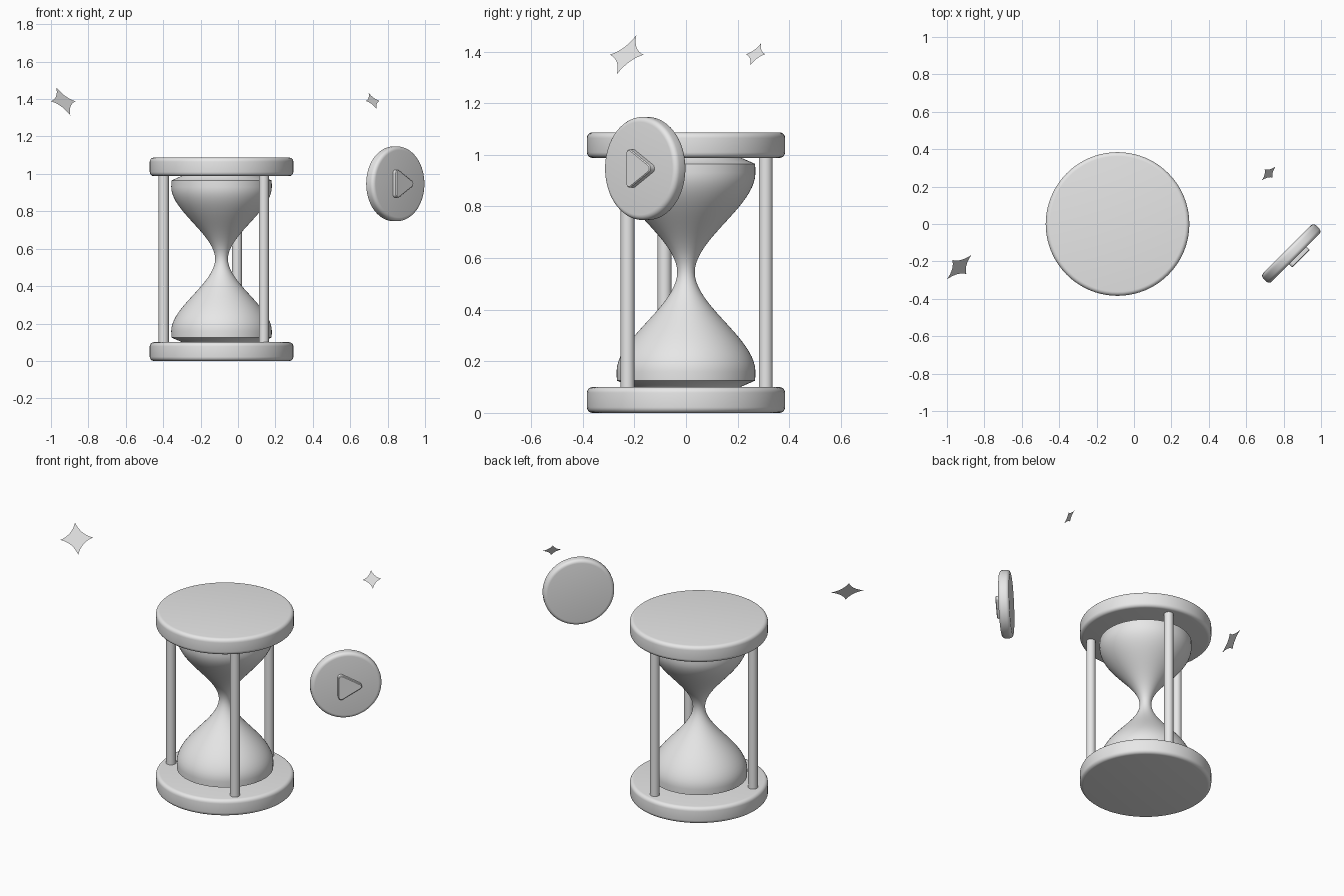
import bpy
import math
from mathutils import Vector, Matrix

if "Cube" in bpy.data.objects:
    bpy.data.objects.remove(bpy.data.objects["Cube"])

grey = bpy.data.materials.new("light_grey")
grey.diffuse_color = (0.8, 0.8, 0.8, 1)
grey.use_nodes = True
grey.node_tree.nodes["Principled BSDF"].inputs["Base Color"].default_value = grey.diffuse_color
CX = -0.088                      # hourglass axis
FACING = Vector((1, -1, 0)).normalized()


def make(name, verts, faces, smooth=None):
    me = bpy.data.meshes.new(name)
    me.from_pydata(verts, [], faces)
    me.materials.append(grey)
    ob = bpy.data.objects.new(name, me)
    bpy.context.collection.objects.link(ob)
    if smooth:
        bpy.ops.object.select_all(action='DESELECT')
        ob.select_set(True)
        bpy.context.view_layer.objects.active = ob
        bpy.ops.object.shade_smooth_by_angle(angle=math.radians(smooth))
    return ob


def lathe(name, profile, n=64, smooth=40):
    """Closed solid of revolution about z from (radius, z) points, bottom to top."""
    verts = [(r * math.cos(2 * math.pi * i / n), r * math.sin(2 * math.pi * i / n), z)
             for r, z in profile for i in range(n)]
    faces = [(k * n + i, k * n + (i + 1) % n, (k + 1) * n + (i + 1) % n, (k + 1) * n + i)
             for k in range(len(profile) - 1) for i in range(n)]
    top = (len(profile) - 1) * n
    faces += [tuple(reversed(range(n))), tuple(range(top, top + n))]
    return make(name, verts, faces, smooth)


def disc(name, r, z0, z1, b, seg=5):
    """Round plate with rounded rims."""
    arc = [(r - b + b * math.sin(a), b - b * math.cos(a))
           for a in (math.pi / 2 * i / seg for i in range(seg + 1))]
    return lathe(name, [(x, z0 + h) for x, h in arc] + [(x, z1 - h) for x, h in reversed(arc)], 80)


def frame(normal, up, origin):
    """Matrix taking local x = right, y = up, z = normal."""
    right = up.cross(normal)
    m = Matrix((right, up, normal)).transposed().to_4x4()
    m.translation = origin
    return m


# End plates
for name, z0, z1 in (("base_plate", 0, 0.1), ("top_plate", 0.988, 1.087)):
    disc(name, 0.384, z0, z1, 0.022).location.x = CX

# Glass bulbs: smooth waist, short rim, chamfered ends
MID, HALF = 0.545, 0.385
profile = [(0.21, 0.095), (0.215, 0.102), (0.268, 0.125)]
for i in range(41):
    d = -1 + i / 20
    t = abs(d)
    profile.append((0.034 + 0.235 * t * t * (3 - 2 * t), MID + d * HALF))
profile += [(0.268, 0.965), (0.215, 0.988), (0.21, 0.995)]
lathe("glass_bulbs", profile, 64, 35).location.x = CX

# Three posts
for k in range(3):
    a = math.radians(75 + 120 * k)
    post = lathe("post_%d" % (k + 1), [(0.027, 0.09), (0.027, 1.0)], 32)
    post.location = (CX + 0.32 * math.cos(a), 0.32 * math.sin(a), 0)

# Round button, facing front right
button = frame(FACING, Vector((0, 0, 1)), Vector((0.841, -0.158, 0.947)))
disc("button_disc", 0.2, -0.032, 0.032, 0.02).matrix_world = button


# Raised rounded triangle on the button
def tri_ring(r, z, big=0.1, rad=0.017):
    pts = []
    for c in range(3):
        ca = math.radians(120 * c)
        for s in range(9):
            a = ca + math.radians(-60 + 15 * s)
            pts.append(((big - 2 * rad) * math.cos(ca) + r * math.cos(a),
                        (big - 2 * rad) * math.sin(ca) + r * math.sin(a), z))
    return pts


rings = [tri_ring(0.017, 0.025), tri_ring(0.017, 0.053), tri_ring(0.013, 0.057)]
n = len(rings[0])
faces = [(k * n + i, k * n + (i + 1) % n, (k + 1) * n + (i + 1) % n, (k + 1) * n + i)
         for k in range(2) for i in range(n)]
faces += [tuple(reversed(range(n))), tuple(range(2 * n, 3 * n))]
make("button_triangle", sum(rings, []), faces, 30).matrix_world = button


# Flat four-pointed sparkles, tilted up to the front right
def sparkle(name, centre, r):
    pts = []
    for c in range(4):
        p0, p1 = (Vector((math.cos(a), math.sin(a), 0)) * r
                  for a in (math.pi / 2 * c, math.pi / 2 * (c + 1)))
        ctrl = (p0 + p1).normalized() * r * 0.35
        for s in range(8):
            t = s / 8
            pts.append(p0 * (1 - t) ** 2 + ctrl * 2 * t * (1 - t) + p1 * t * t)
    # fan from the centre, since the outline is concave
    verts = [(0, 0, 0)] + [tuple(p) for p in pts]
    m = len(pts)
    ob = make(name, verts, [(0, 1 + i, 1 + (i + 1) % m) for i in range(m)])
    normal = Vector((1, -1, 1)).normalized()
    ob.matrix_world = frame(normal, Vector((-1, 1, 2)).normalized(), Vector(centre))


sparkle("large_sparkle", (-0.934, -0.23, 1.388), 0.092)
sparkle("small_sparkle", (0.72, 0.27, 1.39), 0.053)
